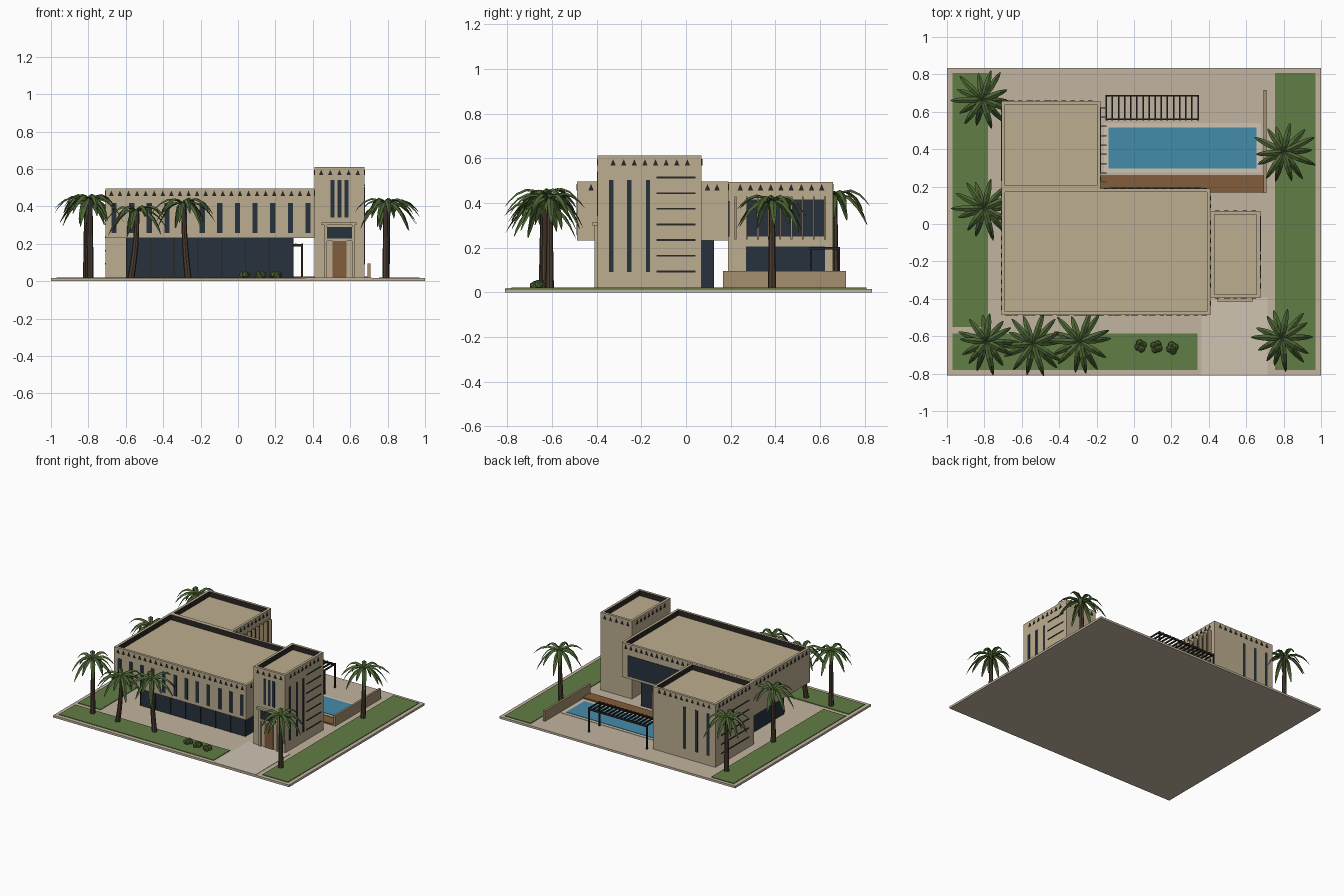
import bpy, bmesh, math, random
from mathutils import Vector, Matrix

if "Cube" in bpy.data.objects:
    bpy.data.objects.remove(bpy.data.objects["Cube"])

random.seed(4)


def mat(name, r, g, b):
    m = bpy.data.materials.new(name)
    m.diffuse_color = (r, g, b, 1)
    m.use_nodes = True
    m.node_tree.nodes["Principled BSDF"].inputs["Base Color"].default_value = m.diffuse_color
    return m


STONE = mat("stone", .51, .42, .28)
DARK = mat("dark", .022, .02, .018)
GLASS = mat("glass", .02, .032, .048)
GRASS = mat("grass", .12, .21, .06)
WATER = mat("water", .06, .26, .40)
WOOD = mat("wood", .22, .11, .045)
PAVING = mat("paving", .54, .46, .35)
PATH = mat("path", .62, .55, .45)
WALL = mat("wall", .38, .28, .16)
LEAF = mat("leaf", .075, .13, .035)
BARK = mat("bark", .075, .05, .033)


def finish(bm, name, *mats):
    bmesh.ops.recalc_face_normals(bm, faces=bm.faces)
    me = bpy.data.meshes.new(name)
    bm.to_mesh(me)
    bm.free()
    for m in mats:
        me.materials.append(m)
    ob = bpy.data.objects.new(name, me)
    bpy.context.collection.objects.link(ob)
    return ob


def add_box(bm, x0, x1, y0, y1, z0, z1):
    mx = Matrix.Translation(((x0 + x1) / 2, (y0 + y1) / 2, (z0 + z1) / 2))
    mx = mx @ Matrix.Diagonal((x1 - x0, y1 - y0, z1 - z0, 1))
    bmesh.ops.create_cube(bm, size=1, matrix=mx)


def boxes(name, m, *dims):
    bm = bmesh.new()
    for d in dims:
        add_box(bm, *d)
    return finish(bm, name, m)


def parapet_block(name, *d):
    """Box whose roof is sunk behind a parapet with dark inner sides."""
    bm = bmesh.new()
    add_box(bm, *d)
    bm.normal_update()
    top = max(bm.faces, key=lambda f: f.calc_center_median().z)
    bmesh.ops.inset_region(bm, faces=[top], thickness=.027)
    old = set(bm.faces)
    new = bmesh.ops.extrude_discrete_faces(bm, faces=[top])["faces"][0]
    bmesh.ops.translate(bm, verts=new.verts, vec=(0, 0, -.04))
    for f in bm.faces:
        if f not in old and f is not new:
            f.material_index = 1
    finish(bm, name, STONE, DARK)


def frieze(name, start, end, z, normal):
    """Row of small raised triangles between two points on a wall."""
    a, b, n = Vector((*start, z)), Vector((*end, z)), Vector((*normal, 0))
    count = max(1, round((b - a).length / .045))
    d = (b - a).normalized()
    up = Vector((0, 0, .029))
    bm = bmesh.new()
    for i in range(count):
        c = a + (b - a) * ((i + .5) / count)
        tri = [c - d * .012, c + d * .012, c + up]
        lo = [bm.verts.new(p - n * .002) for p in tri]
        hi = [bm.verts.new(p + n * .003) for p in tri]
        bm.faces.new(hi)
        bm.faces.new(lo[::-1])
        for k in range(3):
            bm.faces.new((lo[k], lo[k - 1], hi[k - 1], hi[k]))
    finish(bm, name, DARK)


# Plot, lawns, path
boxes("base_slab", PAVING, (-1, 1, -.81, .833, 0, .016))
boxes("lawns", GRASS, (-.97, -.78, -.55, .808, .01, .021),
      (-.97, .34, -.78, -.585, .01, .021), (.753, .97, -.78, .808, .01, .021))
boxes("entrance_path", PATH, (.36, .715, -.808, -.39, .01, .019))

# Pool, deck, garden wall
boxes("pool_coping", PATH, (-.16, .68, .275, .54, .01, .019))
boxes("pool_water", WATER, (-.137, .655, .297, .517, .01, .022))
boxes("deck", WOOD, (-.179, .695, .168, .258, .01, .026))
boxes("garden_wall", WALL, (.693, .709, .166, .717, .01, .095))

# Building masses
parapet_block("main_upper_floor", -.709, .41, -.487, .19, .232, .497)
parapet_block("rear_wing", -.709, -.179, .188, .658, .01, .495)
parapet_block("entrance_tower", .41, .675, -.396, .07, .01, .612)
boxes("ground_floor_glass", GLASS, (-.597, .295, -.33, .125, .01, .234))
boxes("glass_mullions", DARK,
      *[(x - .003, x + .003, -.334, -.326, .016, .232)
        for x in [-.595 + i * .127 for i in range(8)]])

# Friezes
frieze("main_front_frieze", (-.70, -.487), (.40, -.487), .456, (0, -1))
frieze("main_back_frieze", (-.17, .19), (.40, .19), .456, (0, 1))
frieze("main_left_frieze", (-.709, -.47), (-.709, .18), .456, (-1, 0))
frieze("main_right_front_frieze", (.41, -.45), (.41, -.40), .456, (1, 0))
frieze("main_right_back_frieze", (.41, .075), (.41, .16), .456, (1, 0))
frieze("wing_right_frieze", (-.179, .22), (-.179, .63), .456, (1, 0))
frieze("wing_back_frieze", (-.68, .658), (-.21, .658), .456, (0, 1))
frieze("wing_left_frieze", (-.709, .22), (-.709, .63), .456, (-1, 0))
frieze("tower_front_frieze", (.42, -.396), (.665, -.396), .567, (0, -1))
frieze("tower_back_frieze", (.42, .07), (.665, .07), .567, (0, 1))
frieze("tower_right_frieze", (.675, -.35), (.675, .03), .567, (1, 0))
frieze("tower_left_frieze", (.41, -.35), (.41, .03), .567, (-1, 0))

# Windows
boxes("main_front_slits", GLASS,
      *[(x - .014, x + .014, -.49, -.48, .257, .417)
        for x in [-.663 + i * .0943 for i in range(12)]])
boxes("main_back_window", GLASS, (-.13, .36, .18, .194, .25, .41))
boxes("tower_front_slits", GLASS,
      *[(x - .011, x + .011, -.399, -.39, .342, .54) for x in (.505, .543, .580)])
boxes("tower_side_slits", GLASS,
      *[(.67, .678, y - .01, y + .01, .092, .504) for y in (-.335, -.254, -.170)])
boxes("tower_side_grooves", DARK,
      *[(.67, .678, -.132, .042, .09 + i * .07, .098 + i * .07) for i in range(7)])
boxes("wing_pool_windows", GLASS, (-.19, -.176, .268, .622, .25, .415),
      (-.19, -.176, .268, .622, .03, .205))
boxes("wing_fins", WALL,
      *[(-.18, -.148, y - .004, y + .004, .237, .43)
        for y in [.222 + i * .05 for i in range(9)]])
boxes("wing_back_slits", GLASS,
      *[(x - .012, x + .012, .65, .661, .09, .41) for x in (-.45, -.55, -.65)])
boxes("wing_left_grooves", DARK,
      *[(-.712, -.70, .25, .59, .09 + i * .07, .098 + i * .07) for i in range(5)])

# Entrance door with frame and canopy
boxes("door_canopy", STONE, (.447, .634, -.418, -.39, .30, .314))
boxes("door_frame", STONE, (.462, .476, -.41, -.39, .016, .30),
      (.609, .623, -.41, -.39, .016, .30), (.476, .609, -.406, -.39, .215, .228))
boxes("door_transom", GLASS, (.473, .612, -.402, -.39, .228, .29))
boxes("door", WOOD, (.505, .580, -.402, -.39, .016, .214))

# Pergola
slats = [(x - .004, x + .004, .553, .69, .192, .203)
         for x in [-.148 + i * .0327 for i in range(16)]]
rails = [(-.153, .347, y - .004, y + .004, .185, .2) for y in (.559, .685)]
posts = [(x - .005, x + .005, y - .005, y + .005, .01, .19)
         for x in (-.148, .342) for y in (.559, .685)]
boxes("pergola", DARK, *slats, *rails, *posts)

# Shrubs
bm = bmesh.new()
for sx, sy in ((.035, -.652), (.12, -.657), (.205, -.663)):
    for k in range(4):
        a = k * math.pi / 2 + sx * 9
        bmesh.ops.create_icosphere(bm, subdivisions=1, radius=.022, matrix=Matrix.Translation(
            (sx + .014 * math.cos(a), sy + .016 * math.sin(a), .03 + .004 * (k % 2))))
finish(bm, "shrubs", LEAF)


def palm(i, x, y, h, lean):
    # Tapered leaning trunk made of rings
    bm = bmesh.new()
    rings = []
    for k in range(7):
        t = k / 6
        r = .019 - .007 * t
        cx = x - lean * (1 - t) ** 2
        rings.append([bm.verts.new((cx + r * math.cos(a), y + r * math.sin(a), .004 + (h - .004) * t))
                      for a in [j * math.pi / 4 for j in range(8)]])
    for lo, hi in zip(rings, rings[1:]):
        for j in range(8):
            bm.faces.new((lo[j - 1], lo[j], hi[j], hi[j - 1]))
    bm.faces.new(rings[0][::-1])
    bm.faces.new(rings[-1])
    finish(bm, f"palm_trunk_{i}", BARK)
    # Arching folded fronds
    bm = bmesh.new()
    n = 14
    for f in range(n):
        a = 2 * math.pi * (f + random.uniform(-.25, .25)) / n
        out, side = Vector((math.cos(a), math.sin(a), 0)), Vector((-math.sin(a), math.cos(a), 0))
        length = random.uniform(.15, .20)
        rise = .12 if f % 2 else .07
        drop = random.uniform(.16, .2)
        prev = None
        for t, w in ((0, .006), (.2, .014), (.45, .017), (.7, .014), (.88, .009), (1, .002)):
            c = Vector((x, y, h)) + out * length * t * (1 - .08 * t)
            c.z += rise * t * 1.3 - drop * 1.15 * t * t
            row = [bm.verts.new(c + side * s * w - Vector((0, 0, abs(s) * w * .6))) for s in (-1, 0, 1)]
            if prev:
                for s in (0, 1):
                    bm.faces.new((prev[s], row[s], row[s + 1], prev[s + 1]))
            prev = row
    finish(bm, f"palm_fronds_{i}", LEAF)


# Palms: x, y, crown height, lean
for i, p in enumerate(((-.81, .665, .43, 0), (-.80, .085, .42, 0), (-.79, -.63, .435, 0),
                       (-.54, -.64, .375, .035), (-.29, -.63, .415, -.025),
                       (.80, .385, .405, .01), (.79, -.61, .415, 0))):
    palm(i + 1, *p)
